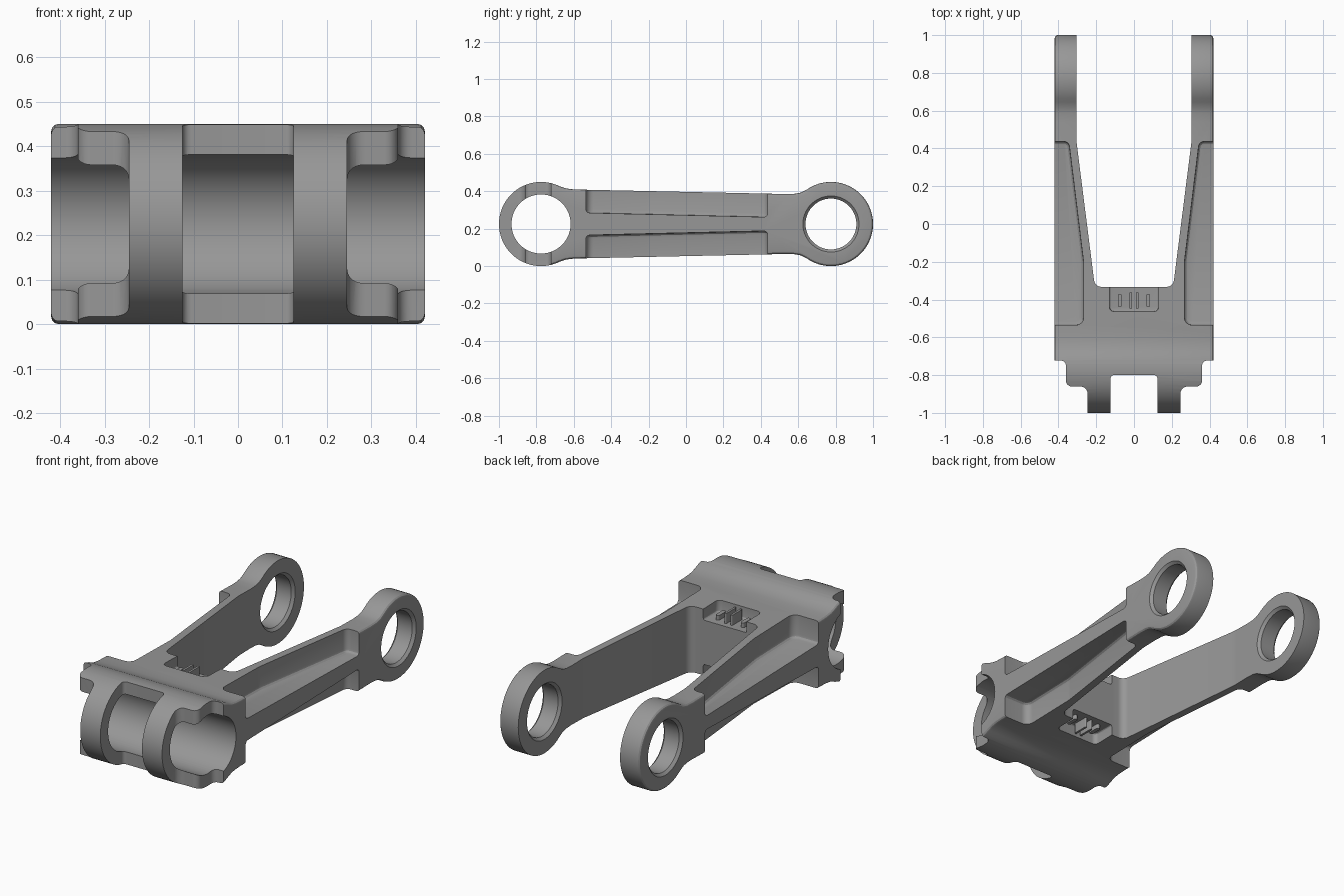
import bpy, bmesh
from math import cos, sin, pi, atan2, tan
from mathutils import Vector

if "Cube" in bpy.data.objects:
    bpy.data.objects.remove(bpy.data.objects["Cube"])

MID = 0.225      # mid height of the part
RING_Y = 0.775   # bore centres at +/- this y

dark = bpy.data.materials.new('dark_grey')
dark.diffuse_color = (0.31, 0.31, 0.31, 1)
dark.use_nodes = True
dark.node_tree.nodes["Principled BSDF"].inputs["Base Color"].default_value = dark.diffuse_color


def finish(name, bm):
    bm.normal_update()
    bmesh.ops.recalc_face_normals(bm, faces=bm.faces)
    if bm.calc_volume(signed=True) < 0:
        bmesh.ops.reverse_faces(bm, faces=bm.faces)
    me = bpy.data.meshes.new(name)
    bm.to_mesh(me)
    bm.free()
    me.materials.append(dark)
    ob = bpy.data.objects.new(name, me)
    bpy.context.collection.objects.link(ob)
    return ob


def rounded(points, steps=6):
    """Polygon of (x, y, radius) corners turned into an outline with filleted corners."""
    out = []
    n = len(points)
    for i, (x, y, r) in enumerate(points):
        p = Vector((x, y))
        if r == 0:
            out.append(p)
            continue
        a = (Vector(points[i - 1][:2]) - p).normalized()
        b = (Vector(points[(i + 1) % n][:2]) - p).normalized()
        half = a.angle(b) / 2
        c = p + (a + b).normalized() * (r / sin(half))
        s, e = p + a * (r / tan(half)) - c, p + b * (r / tan(half)) - c
        a0 = atan2(s.y, s.x)
        d = (atan2(e.y, e.x) - a0 + pi) % (2 * pi) - pi
        out += [c + Vector((cos(a0 + d * k / steps), sin(a0 + d * k / steps))) * r
                for k in range(steps + 1)]
    return out


def prism(name, pts, lo, hi, axis='z', round_lo=0, round_hi=0, slope=0, flip=False):
    """Extrude an outline along x or z; the low cap may tilt with y, cap edges may be rounded."""
    bm = bmesh.new()
    rings = []
    for w in (lo, hi):
        tilt = slope if w == lo else 0
        rings.append([bm.verts.new((w, p[0], p[1]) if axis == 'x' else (p[0], p[1], w + tilt * p[1]))
                      for p in pts])
    caps = [bm.faces.new(r) for r in rings]
    n = len(pts)
    for i in range(n):
        j = (i + 1) % n
        bm.faces.new((rings[0][i], rings[0][j], rings[1][j], rings[1][i]))
    bmesh.ops.recalc_face_normals(bm, faces=bm.faces)
    edges = []
    for c, size in zip(caps, (round_lo, round_hi)):
        edges += list(c.edges) if size else []
    if edges:
        bmesh.ops.bevel(bm, geom=edges, offset=max(round_lo, round_hi), segments=3, profile=0.5,
                        affect='EDGES', clamp_overlap=False)
    if flip:  # mirror to the underside
        for v in bm.verts:
            v.co.z = 2 * MID - v.co.z
    return finish(name, bm)


def lathe_x(name, profile, y, n=72):
    """Closed turned solid about an x-axis line; profile is (x, radius)."""
    bm = bmesh.new()
    rings = [[bm.verts.new((x, y + r * cos(2 * pi * k / n), MID + r * sin(2 * pi * k / n)))
              for k in range(n)] for x, r in profile]
    for a, b in zip(rings, rings[1:]):
        for i in range(n):
            j = (i + 1) % n
            bm.faces.new((a[i], a[j], b[j], b[i]))
    bm.faces.new(rings[0])
    bm.faces.new(rings[-1])
    return finish(name, bm)


def boolean(ob, tool, op='DIFFERENCE'):
    m = ob.modifiers.new('cut', 'BOOLEAN')
    m.operation, m.object, m.solver = op, tool, 'EXACT'
    bpy.context.view_layer.objects.active = ob
    bpy.ops.object.modifier_apply(modifier=m.name)
    bpy.data.objects.remove(tool)


# Side profile: two round ends joined by a tapering bar
def arc(cy, a0, a1, n=40):
    return [(cy + 0.225 * cos(a0 + (a1 - a0) * k / n), MID + 0.225 * sin(a0 + (a1 - a0) * k / n))
            for k in range(n + 1)]


front_a = atan2(0.2016, 0.10)
rear_a = atan2(0.1836, -0.13)
top_blend = [(0.615, 0.393), (0.585, 0.387), (0.54, 0.385), (-0.57, 0.409), (-0.61, 0.411), (-0.645, 0.416)]
low_blend = [(y, 2 * MID - z) for y, z in reversed(top_blend)]
side = (arc(RING_Y, -rear_a, rear_a) + top_blend
        + arc(-RING_Y, front_a, 2 * pi - front_a) + low_blend)
frame = prism('link_frame', side, -0.42, 0.42, 'x', 0.016, 0.016)

# Plan outline: stepped front prongs and two rear arms
half = [(0.125, -0.80, 0.02), (0.125, -1.05, 0), (0.245, -1.05, 0), (0.245, -0.86, 0.04),
        (0.36, -0.86, 0.03), (0.36, -0.722, 0.03), (0.46, -0.722, 0), (0.46, 1.05, 0),
        (0.305, 1.05, 0), (0.305, 0.44, 0.3), (0.207, -0.333, 0.04)]
plan = rounded(half + [(-x, y, r) for x, y, r in reversed(half)])
boolean(frame, prism('plan_tool', plan, -0.1, 0.6), 'INTERSECT')

# Bores: plain at the front, chamfered in each rear eye
boolean(frame, lathe_x('front_bore', [(-0.5, 0.158), (0.5, 0.158)], -RING_Y))
for s in (1, -1):
    eye = [(0.295, 0.160), (0.319, 0.136), (0.406, 0.136), (0.43, 0.160)]
    boolean(frame, lathe_x('rear_bore', [(s * x, r) for x, r in eye], RING_Y))

# Arm pockets above and below the horizontal rib, plus the centre recess on both faces
pocket = [(0.6, 0.437, 0), (0.345, 0.437, 0.03), (0.267, -0.2, 0.15), (0.267, -0.535, 0.04), (0.6, -0.535, 0)]
recess = rounded([(0.13, -0.2, 0), (-0.13, -0.2, 0), (-0.13, -0.463, 0.025), (0.13, -0.463, 0.025)])
for flip in (False, True):
    for s in (1, -1):
        pts = rounded([(s * x, y, r) for x, y, r in pocket])
        boolean(frame, prism('pocket_tool', pts, 0.272, 0.6, round_lo=0.02, slope=-0.0236, flip=flip))
    boolean(frame, prism('recess_tool', recess, 0.345, 0.6, round_lo=0.01, flip=flip))

# Small upright ribs standing in each recess
ribs = []
for flip in (False, True):
    for x, w, l, top in ((-0.075, 0.022, 0.07, 0.37), (-0.018, 0.012, 0.09, 0.40),
                         (0.018, 0.012, 0.09, 0.40), (0.075, 0.022, 0.07, 0.37)):
        r = w * 0.48
        pts = rounded([(x + sx * w / 2, -0.405 + sy * l / 2, r)
                       for sx, sy in ((1, -1), (1, 1), (-1, 1), (-1, -1))], 4)
        ribs.append(prism('recess_rib', pts, 0.335, top, flip=flip))

# Smooth curved faces, keep edges crisp
bpy.context.view_layer.update()
for ob in [frame] + ribs:
    ob.select_set(True)
bpy.context.view_layer.objects.active = frame
bpy.ops.object.shade_smooth_by_angle(angle=0.5)
